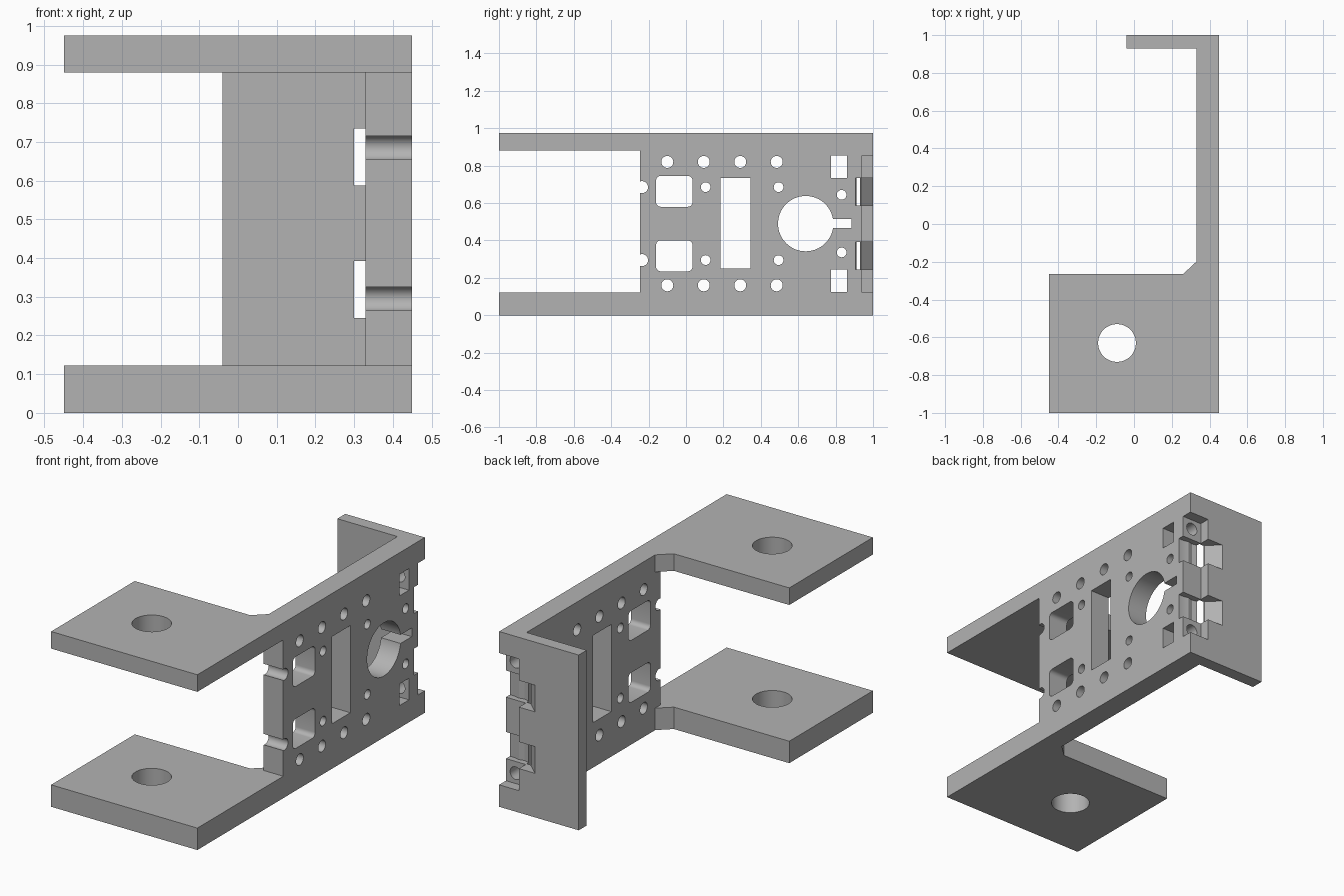
import bpy
import bmesh
from math import cos, sin, pi, radians
from mathutils import Vector

default = bpy.data.objects.get("Cube")
if default:
    bpy.data.objects.remove(default, do_unlink=True)

HEIGHT = 0.975
MID = 0.49          # mirror height of the hole pattern

grey = bpy.data.materials.new("plain grey")
grey.use_nodes = True
grey.diffuse_color = (0.45, 0.45, 0.45, 1)
grey.node_tree.nodes["Principled BSDF"].inputs["Base Color"].default_value = (0.45, 0.45, 0.45, 1)


def prism(name, outline, axis, start, end):
    """Extrude a 2D outline along an axis; outline is in the other two axes, in order."""
    def place(p, d):
        a, b = p
        return Vector({"x": (d, a, b), "y": (a, d, b), "z": (a, b, d)}[axis])
    bm = bmesh.new()
    face = bm.faces.new([bm.verts.new(place(p, start)) for p in outline])
    out = bmesh.ops.extrude_face_region(bm, geom=[face])
    moved = [g for g in out["geom"] if isinstance(g, bmesh.types.BMVert)]
    bmesh.ops.translate(bm, verts=moved, vec=place((0, 0), end - start))
    bmesh.ops.recalc_face_normals(bm, faces=bm.faces)
    mesh = bpy.data.meshes.new(name)
    bm.to_mesh(mesh)
    bm.free()
    mesh.materials.append(grey)
    obj = bpy.data.objects.new(name, mesh)
    bpy.context.collection.objects.link(obj)
    return obj


def circle(a, b, r, n=32):
    return [(a + r * cos(2 * pi * i / n), b + r * sin(2 * pi * i / n)) for i in range(n)]


def rect(a0, a1, b0, b1, r=0.0):
    if not r:
        return [(a0, b0), (a1, b0), (a1, b1), (a0, b1)]
    corners = [(a1 - r, b1 - r), (a0 + r, b1 - r), (a0 + r, b0 + r), (a1 - r, b0 + r)]
    return [(a + r * cos(pi / 2 * (q + i / 6)), b + r * sin(pi / 2 * (q + i / 6)))
            for q, (a, b) in enumerate(corners) for i in range(7)]


# Bracket body: wide front arms, long wall and back flange in one profile
bracket = prism("bracket", [(-0.45, -1), (0.45, -1), (0.45, 1), (-0.04, 1), (-0.04, 0.93),
                            (0.33, 0.93), (0.33, -0.2), (0.26, -0.265), (-0.45, -0.265)],
                "z", 0, HEIGHT)


def cut(outline, axis, start, end):
    cutter = prism("cutter", outline, axis, start, end)
    cutter.hide_render = True
    mod = bracket.modifiers.new("cut", "BOOLEAN")
    mod.operation = "DIFFERENCE"
    mod.solver = "EXACT"
    mod.object = cutter
    bpy.context.view_layer.objects.active = bracket
    bpy.ops.object.modifier_apply(modifier=mod.name)
    mesh = cutter.data
    bpy.data.objects.remove(cutter, do_unlink=True)
    bpy.data.meshes.remove(mesh)


def cut_wall(outline):
    cut(outline, "x", 0.28, 0.6)


# Open space between the upper and lower arms
cut([(-0.6, -1.1), (0.6, -1.1), (0.6, -0.245), (0.33, -0.245), (0.33, -0.2), (-0.6, -0.2)],
    "z", 0.122, 0.88)

# Round hole through both arms
cut(circle(-0.09, -0.63, 0.1, 48), "z", -0.1, 1.1)

# Keyhole and tall slot in the wall
cut_wall(circle(0.64, MID, 0.148, 64))
cut_wall(rect(0.7, 0.885, 0.467, 0.515))
cut_wall(rect(0.185, 0.345, 0.25, 0.735))

# Wall pattern mirrored about mid height
for side in (-1, 1):
    def z(offset):
        return MID + side * offset

    def span(low, high):
        return sorted((z(low), z(high)))

    for y in (-0.1, 0.095, 0.29, 0.485):
        cut_wall(circle(y, z(0.33), 0.032))
    for y, offset in ((0.105, 0.195), (0.495, 0.195), (0.832, 0.154)):
        cut_wall(circle(y, z(offset), 0.026))
    cut_wall(circle(-0.235, z(0.195), 0.032))                 # edge notch
    cut_wall(rect(-0.16, 0.035, *span(0.09, 0.255), 0.025))   # rounded window
    cut_wall(rect(0.775, 0.86, *span(0.245, 0.365)))          # nut pocket
    cut(circle(0.39, z(0.31), 0.035), "y", 0.82, 1.1)         # screw hole

    # Hooked tab slot through the back corner
    cut([(0.6, 0.905), (0.42, 0.905), (0.39, 0.912), (0.36, 0.905), (0.33, 0.912),
         (0.3, 0.912), (0.3, 0.935), (0.23, 1), (0.23, 1.1), (0.6, 1.1)],
        "z", *span(0.097, 0.245))

# Recess along the back corner
cut(rect(0.328, 0.6, 0.94, 1.1), "z", 0.122, 0.855)

bpy.ops.object.select_all(action="DESELECT")
bracket.select_set(True)
bpy.context.view_layer.objects.active = bracket
bpy.ops.object.shade_smooth_by_angle(angle=radians(25))
